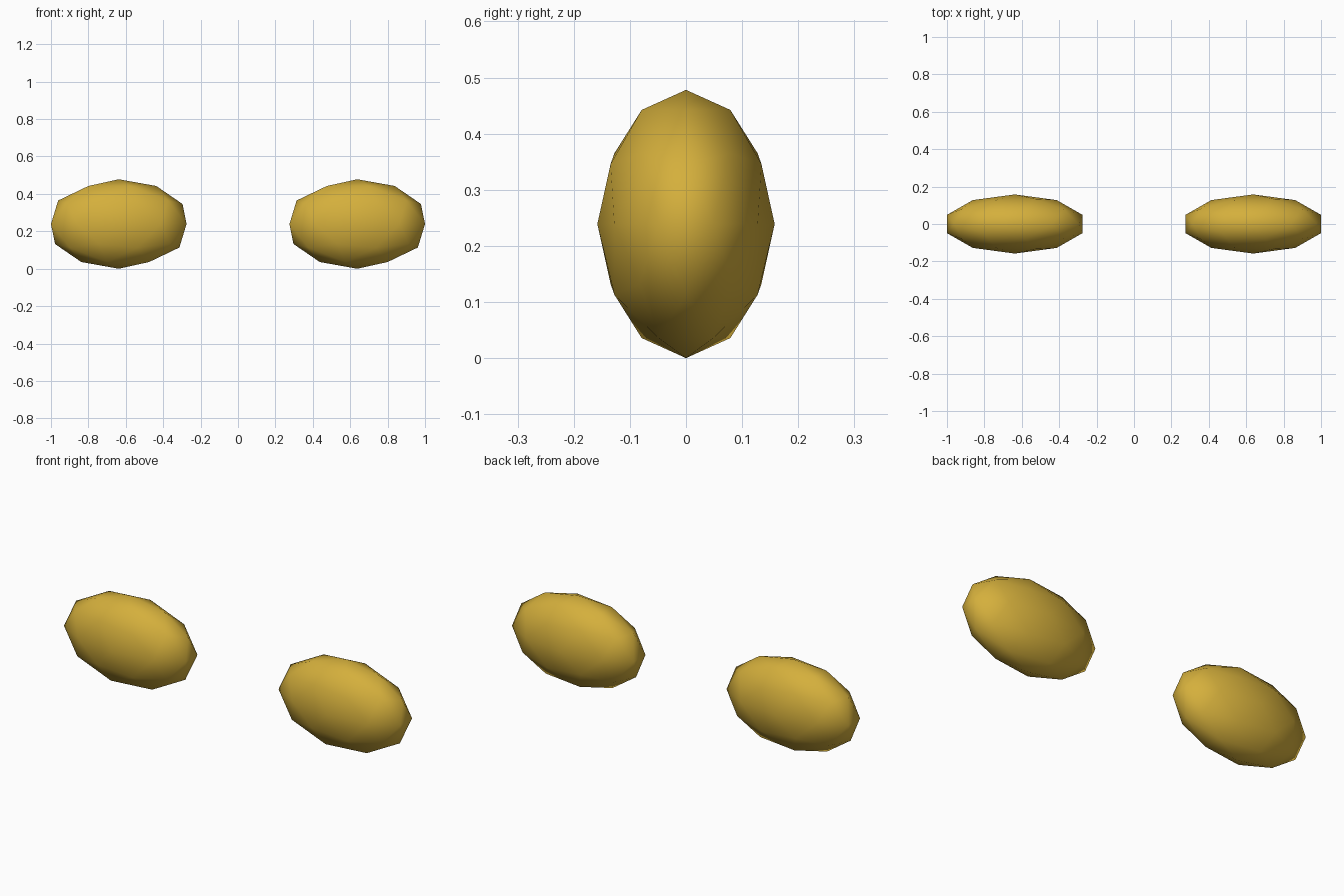
import bpy

if "Cube" in bpy.data.objects:
    bpy.data.objects.remove(bpy.data.objects["Cube"])

# Gold finish shared by both parts
gold = bpy.data.materials.new("gold")
gold.diffuse_color = (0.66, 0.43, 0.045, 1.0)
gold.use_nodes = True
gold.node_tree.nodes["Principled BSDF"].inputs["Base Color"].default_value = gold.diffuse_color


def add_ellipsoid(name, x):
    """Low-poly flattened ball, pole along z, smooth shaded."""
    bpy.ops.mesh.primitive_ico_sphere_add(subdivisions=2, radius=1.0, location=(x, 0, 0.239))
    obj = bpy.context.object
    obj.name = name
    obj.scale = (0.381, 0.158, 0.239)
    bpy.ops.object.transform_apply(location=False, rotation=False, scale=True)
    bpy.ops.object.shade_smooth()
    obj.data.materials.append(gold)
    return obj


# Matching pair, same orientation on each side
for side, x in (("left", -0.6375), ("right", 0.6375)):
    add_ellipsoid(side + "_ellipsoid", x)
